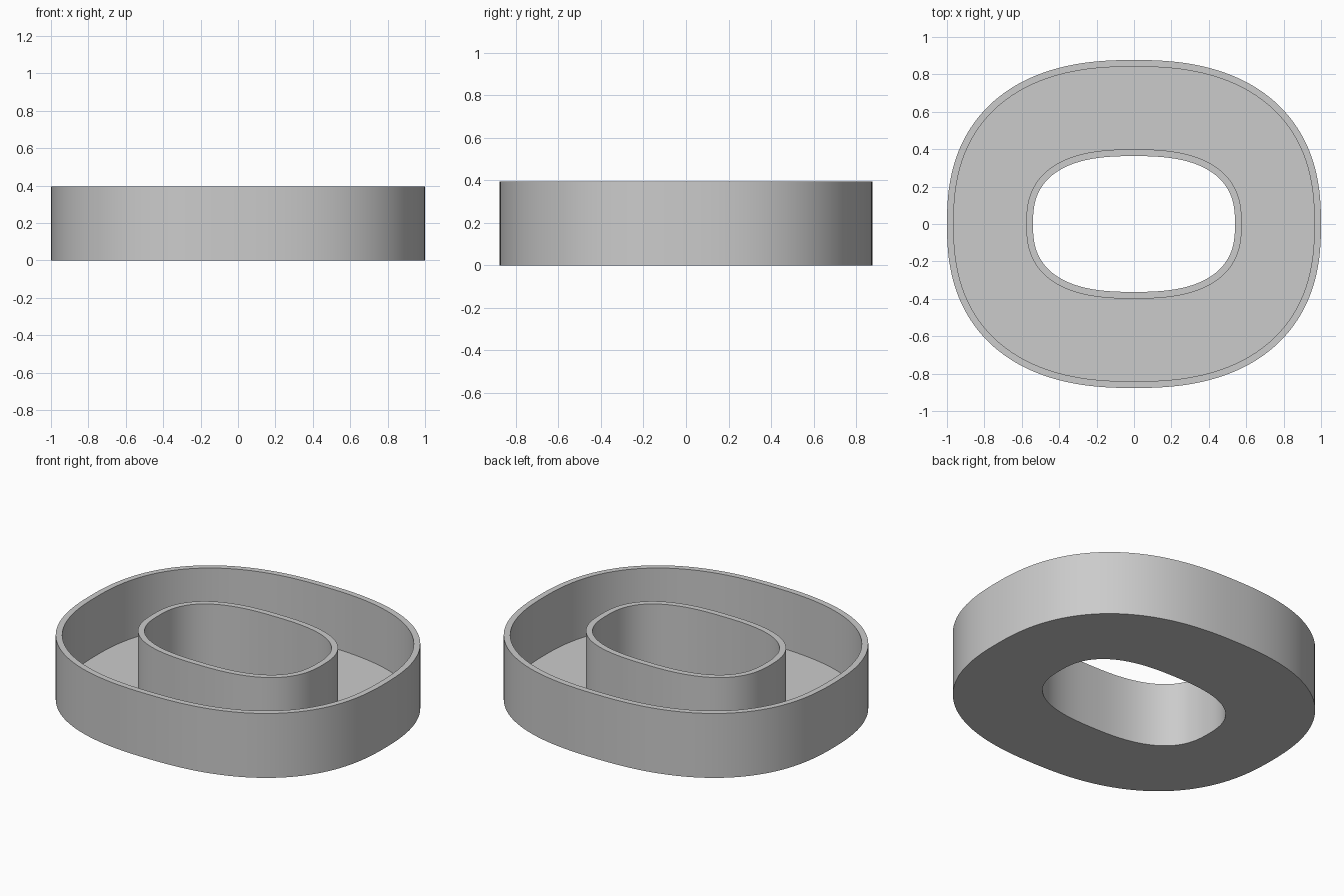
import bpy, bmesh, math

cube = bpy.data.objects.get("Cube")
if cube:
    bpy.data.objects.remove(cube, do_unlink=True)

SEGMENTS = 160
HEIGHT = 0.394
WALL = 0.036       # wall and floor thickness


def grey_material():
    mat = bpy.data.materials.new("plain_grey")
    colour = (0.6, 0.6, 0.6, 1.0)
    mat.use_nodes = True
    mat.diffuse_color = colour
    mat.node_tree.nodes["Principled BSDF"].inputs["Base Color"].default_value = colour
    return mat


def rounded_outline(a, b, power, offset):
    """Superellipse outline, pushed along its normals by offset."""
    points = []
    for i in range(SEGMENTS):
        t = math.tau * i / SEGMENTS
        c, s = math.cos(t), math.sin(t)
        u = math.copysign(abs(c) ** (2 / power), c)
        v = math.copysign(abs(s) ** (2 / power), s)
        nx = math.copysign(abs(u) ** (power - 1) / a, c)
        ny = math.copysign(abs(v) ** (power - 1) / b, s)
        length = math.hypot(nx, ny)
        points.append((a * u + offset * nx / length, b * v + offset * ny / length))
    return points


# Outlines of the two walls
outer_face = rounded_outline(1.0, 0.877, 2.4, 0)
outer_lining = rounded_outline(1.0, 0.877, 2.4, -WALL)
inner_face = rounded_outline(0.54, 0.363, 2.6, WALL)
hole = rounded_outline(0.54, 0.363, 2.6, 0)

# Closed cross-section: outer wall, floor channel, inner wall, underside
section = [
    (outer_face, 0), (outer_face, HEIGHT),
    (outer_lining, HEIGHT), (outer_lining, WALL),
    (inner_face, WALL), (inner_face, HEIGHT),
    (hole, HEIGHT), (hole, 0),
]

bm = bmesh.new()
rings = [[bm.verts.new((x, y, z)) for x, y in outline] for outline, z in section]
for k, ring in enumerate(rings):
    following = rings[(k + 1) % len(rings)]
    for i in range(SEGMENTS):
        j = (i + 1) % SEGMENTS
        bm.faces.new((ring[i], ring[j], following[j], following[i]))
bmesh.ops.recalc_face_normals(bm, faces=bm.faces)

mesh = bpy.data.meshes.new("ring_tray")
bm.to_mesh(mesh)
bm.free()
mesh.materials.append(grey_material())

tray = bpy.data.objects.new("ring_tray", mesh)
bpy.context.collection.objects.link(tray)

# Smooth walls with crisp rims
bpy.ops.object.select_all(action='DESELECT')
tray.select_set(True)
bpy.context.view_layer.objects.active = tray
bpy.ops.object.shade_smooth_by_angle(angle=math.radians(30))
